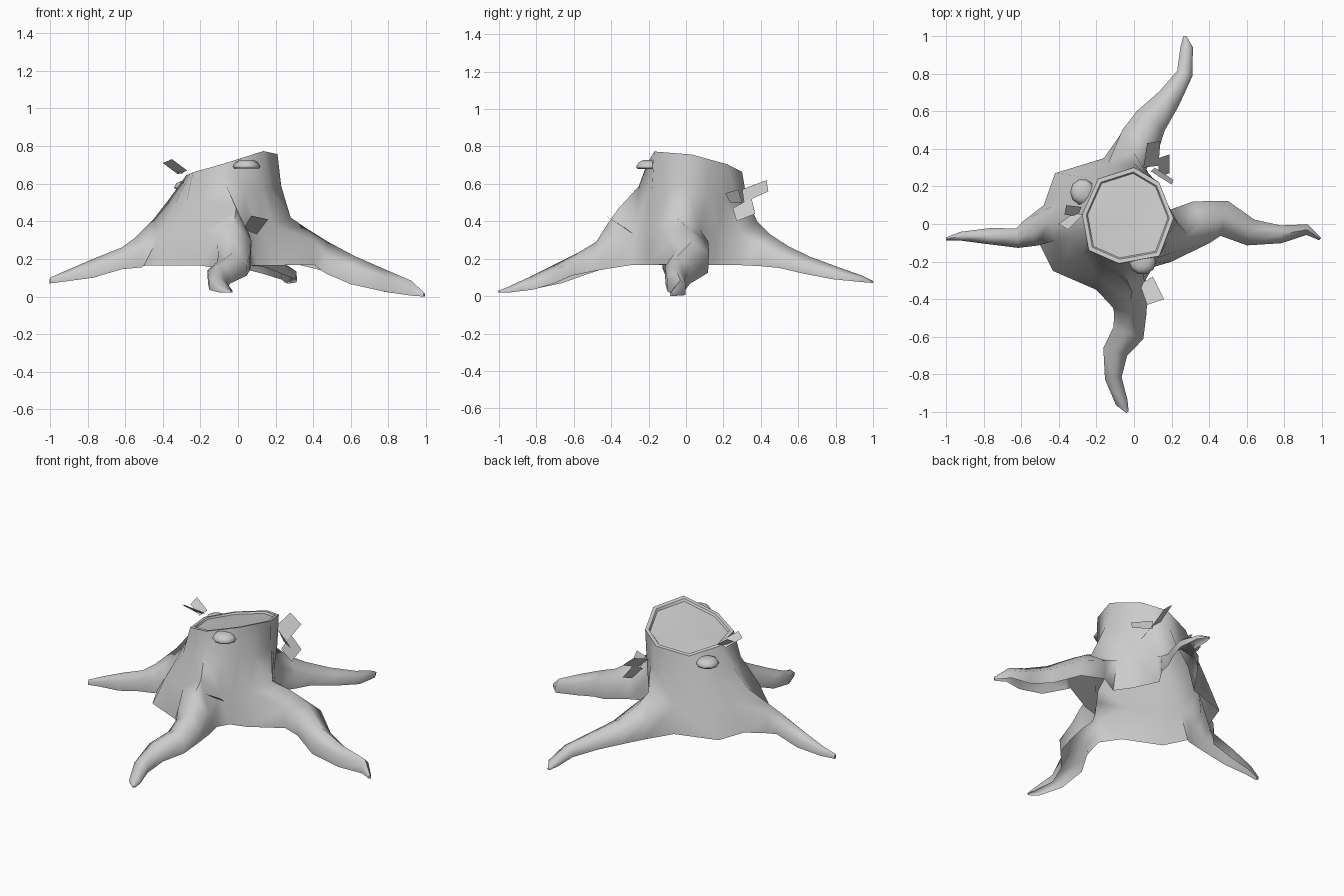
import bpy
import bmesh
import math
from mathutils import Vector

cube = bpy.data.objects.get("Cube")
if cube:
    bpy.data.objects.remove(cube, do_unlink=True)

# One flat grey for everything
grey = bpy.data.materials.new("plain_grey")
grey.use_nodes = True
GREY = (0.6, 0.6, 0.6, 1)
grey.diffuse_color = GREY
grey.node_tree.nodes["Principled BSDF"].inputs["Base Color"].default_value = GREY


def finish(bm, name, smooth_angle=None):
    """Turn a bmesh into a named object with material and shading."""
    mesh = bpy.data.meshes.new(name)
    bm.to_mesh(mesh)
    bm.free()
    mesh.materials.append(grey)
    obj = bpy.data.objects.new(name, mesh)
    bpy.context.collection.objects.link(obj)
    if smooth_angle:
        bpy.ops.object.select_all(action='DESELECT')
        obj.select_set(True)
        bpy.context.view_layer.objects.active = obj
        bpy.ops.object.shade_smooth_by_angle(angle=math.radians(smooth_angle))
    return obj


# Slanted saw-cut octagon, counter-clockwise from the left side of the stump
OCTAGON = [(.21, .03, .757), (.135, .22, .705), (0, .3, .665), (-.19, .24, .63),
           (-.275, .05, .645), (-.24, -.14, .66), (-.08, -.21, .705), (.135, -.17, .773)]
# Lower rim: sixteen columns, every fourth one lies under a root
BASE = [(.28, -.05), (.2, .05), (.13, .15), (.06, .3),
        (0, .38), (-.16, .35), (-.42, .27), (-.48, .1),
        (-.5, 0), (-.5, -.11), (-.43, -.25), (-.2, -.35),
        (-.05, -.37), (.06, -.3), (.1, -.23), (.2, -.2)]
BASE_Z = 0.165
# Root crest where it leaves the trunk
CRESTS = {0: (.28, -.05, .42), 4: (0, .38, .4), 8: (-.45, .02, .41), 12: (-.01, -.36, .47)}
# Root sections: centre x, centre y, half width, crest height, lower edge height
ROOTS = {
    0: [(.36, .01, .125, .365, .17), (.48, .03, .1, .29, .125), (.62, -.045, .075, .215, .065),
        (.78, -.055, .05, .145, .025), (.92, -.03, .03, .085, .005), (.99, -.08, .008, .02, 0)],
    4: [(.035, .45, .115, .33, .16), (.09, .55, .095, .265, .15), (.185, .665, .068, .21, .12),
        (.27, .8, .045, .16, .09), (.28, .94, .035, .11, .075), (.27, 1, .008, .08, .07)],
    8: [(-.55, -.05, .08, .31, .155), (-.62, -.075, .055, .26, .145), (-.77, -.065, .045, .2, .1),
        (-.92, -.065, .025, .135, .08), (-1, -.08, .008, .1, .07)],
    12: [(-.02, -.42, .1, .385, .15), (-.02, -.48, .09, .29, .135), (-.03, -.58, .09, .23, .11),
         (-.1, -.68, .07, .18, .07), (-.11, -.82, .047, .11, .035),
         (-.065, -.95, .035, .05, .02), (-.035, -1, .008, .03, .02)],
}

# Trunk rings, from the saw cut down to the open lower rim
top, base, shoulder, waist = [], [], [], []
for i in range(16):
    a = Vector(OCTAGON[i // 2])
    b = Vector(OCTAGON[(i + i % 2) // 2 % 8])
    top.append((a + b) / 2)
    base.append(Vector((*BASE[i], BASE_Z)))
    shoulder.append(Vector(CRESTS[i]) if i in CRESTS else top[i].lerp(base[i], 0.66))
    # the trunk flares sooner on its right side
    w = top[i].lerp(shoulder[i], 0.48 if 5 <= i <= 9 else 0.28)
    w.z = (top[i].z + shoulder[i].z) / 2
    waist.append(w)

bm = bmesh.new()
rings = [[bm.verts.new(p) for p in ring] for ring in (top, waist, shoulder, base)]


def bridge(upper, lower, closed=True, skip=()):
    """Quads between two rows of vertices."""
    n = len(upper)
    for i in range(n if closed else n - 1):
        if i not in skip:
            j = (i + 1) % n
            bm.faces.new((upper[i], lower[i], lower[j], upper[j]))


root_gaps = [(k + d) % 16 for k in ROOTS for d in (-1, 0)]
bridge(rings[0], rings[1])
bridge(rings[1], rings[2])
bridge(rings[2], rings[3], skip=root_gaps)

# Roots: arched channels growing out of the gaps in the trunk
for k, sections in ROOTS.items():
    lo, hi = rings[3], rings[2]
    left, right = (k - 1) % 16, (k + 1) % 16
    arch = [lo[left], hi[left], hi[k], hi[right], lo[right]]
    centres = [Vector(BASE[k])] + [Vector(s[:2]) for s in sections]
    for n, (x, y, half, crest, low) in enumerate(sections):
        ahead = centres[min(n + 2, len(sections))]
        along = (ahead - centres[n]).normalized()
        side = Vector((-along.y, along.x))
        row = []
        for across, up in ((-.9, 0), (-.95, .62), (0, 1), (.95, .62), (.9, 0)):
            p = Vector((x, y)) + side * half * across
            row.append(bm.verts.new((p.x, p.y, low + (crest - low) * up)))
        bridge(arch, row, closed=False)
        arch = row
    bm.faces.new(arch)

# Bark rim and sunken cut face, with crisp edges
middle = sum(top, Vector()) / 16
drop = Vector((0, 0, 0.012))
inner = [bm.verts.new(p.lerp(middle, 0.09)) for p in top]
sunk = [bm.verts.new(p.lerp(middle, 0.12) - drop) for p in top]
bridge(inner, rings[0])
bridge(sunk, inner)
hub = bm.verts.new(middle - drop)
for i, v in enumerate(sunk):
    bm.faces.new((v, sunk[(i + 1) % 16], hub))
for loop in (rings[0], inner, sunk):
    for i, v in enumerate(loop):
        bm.edges.get((v, loop[(i + 1) % 16])).smooth = False
finish(bm, "stump_with_roots", 80)


# Bracket mushrooms: flattened domes with a flat underside
def mushroom(name, centre, size):
    bm = bmesh.new()
    rows = []
    for radius, z in ((0.9, -0.1), (1, 0.15), (0.8, 0.7), (0.45, 1)):
        rows.append([bm.verts.new((radius * math.cos(a), radius * math.sin(a), z))
                     for a in (math.tau * i / 10 for i in range(10))])
    for low, high in zip(rows, rows[1:]):
        for i in range(10):
            j = (i + 1) % 10
            bm.faces.new((low[i], low[j], high[j], high[i]))
    bm.faces.new(rows[-1])
    bm.faces.new(rows[0][::-1])
    obj = finish(bm, name, 75)
    obj.location = centre
    obj.scale = size


mushroom("front_mushroom", (.045, -.2, .685), (.073, .07, .042))
mushroom("back_mushroom", (-.272, .17, .575), (.068, .07, .04))


# Leaves: single flat quads
def leaf(name, *corners):
    bm = bmesh.new()
    bm.faces.new([bm.verts.new(c) for c in corners])
    finish(bm, name)


leaf("front_leaf", (.03, -.32, .36), (.1, -.28, .33), (.16, -.4, .41), (.07, -.43, .43))
leaf("right_leaf_upper", (-.37, .05, .7), (-.36, .1, .73), (-.28, .09, .67), (-.3, .04, .65))
leaf("right_leaf_lower", (-.4, 0, .71), (-.35, -.03, .73), (-.27, .05, .67), (-.32, .06, .65))
leaf("back_leaf_upper", (.05, .3, .57), (.13, .31, .5), (.14, .44, .56), (.07, .43, .62))
leaf("back_leaf_lower", (.13, .25, .47), (.13, .35, .525), (.19, .37, .44), (.19, .27, .4))
leaf("back_leaf_side", (.09, .28, .57), (.2, .21, .55), (.21, .235, .5), (.11, .3, .5))
